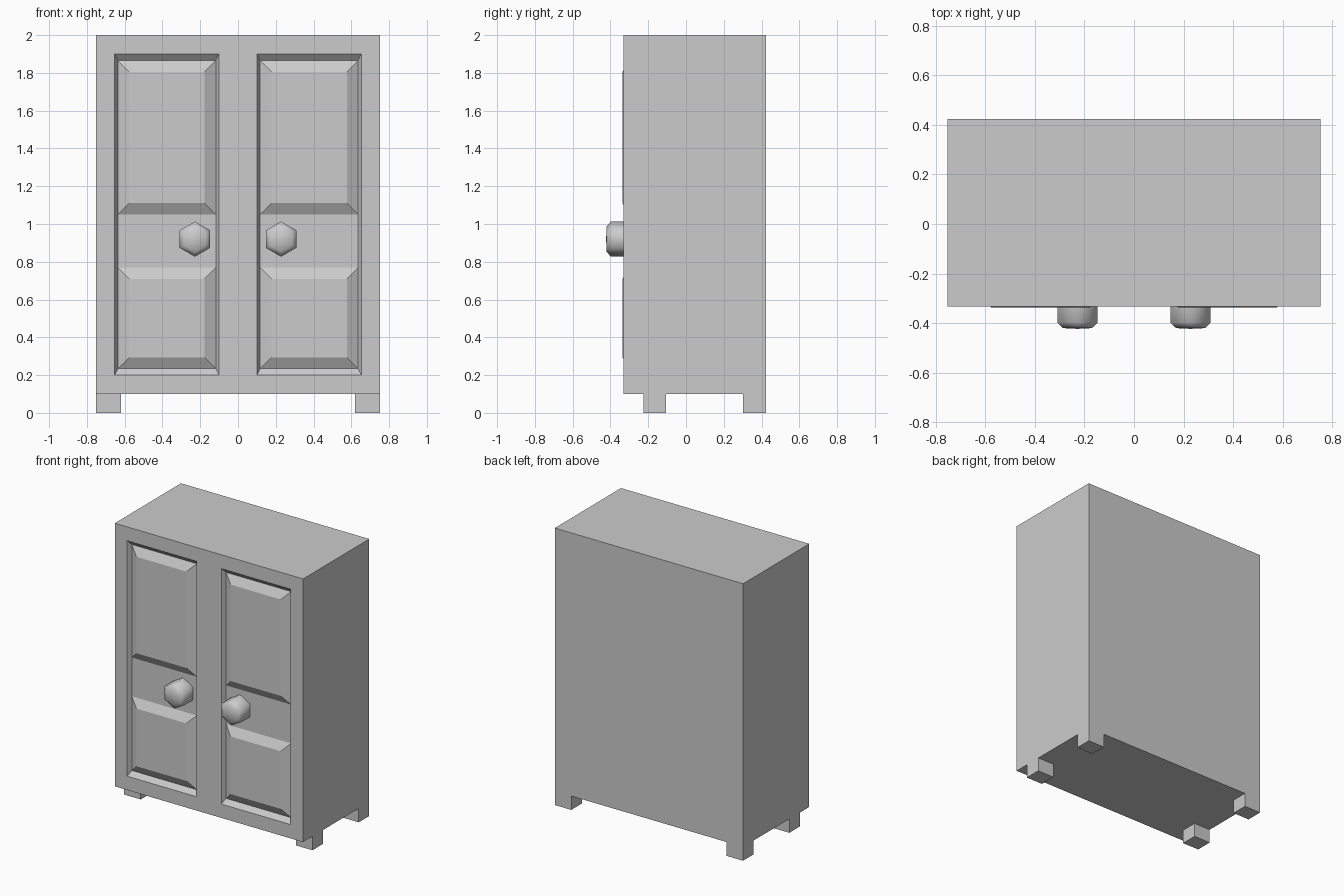
import bpy, bmesh
from math import cos, sin, pi
from mathutils import Vector

if "Cube" in bpy.data.objects:
    bpy.data.objects.remove(bpy.data.objects["Cube"])

W, FRONT, SPLIT, BACK = 0.752, -0.332, -0.225, 0.423   # half width and depth stations
RECESS = FRONT + 0.03                                  # floor of the door recesses


def finish(name, bm):
    bmesh.ops.recalc_face_normals(bm, faces=bm.faces[:])
    mesh = bpy.data.meshes.new(name)
    bm.to_mesh(mesh)
    bm.free()
    ob = bpy.data.objects.new(name, mesh)
    bpy.context.collection.objects.link(ob)
    return ob


def box(name, x0, x1, y0, y1, z0, z1):
    bm = bmesh.new()
    bmesh.ops.create_cube(bm, size=1)
    for v in bm.verts:
        v.co = Vector(((x0 + x1) / 2 + v.co.x * (x1 - x0),
                       (y0 + y1) / 2 + v.co.y * (y1 - y0),
                       (z0 + z1) / 2 + v.co.z * (z1 - z0)))
    return finish(name, bm)


def raised_panel(name, x0, x1, z0, z1, bevel=0.06):
    # box whose front face is drawn in to give sloping edges
    ob = box(name, x0, x1, FRONT - 0.004, RECESS, z0, z1)
    cx, cz = (x0 + x1) / 2, (z0 + z1) / 2
    for v in ob.data.vertices:
        if v.co.y < RECESS - 0.01:
            v.co.x += bevel if v.co.x < cx else -bevel
            v.co.z += bevel if v.co.z < cz else -bevel
    return ob


def front_frame():
    xs = [-W, -0.653, -0.1, 0.1, 0.653, W]
    zs = [0.1, 0.2, 1.9, 2.0]
    bm = bmesh.new()
    grid = [[bm.verts.new((x, FRONT, z)) for z in zs] for x in xs]
    openings = []
    for i in range(5):
        for j in range(3):
            f = bm.faces.new((grid[i][j], grid[i + 1][j], grid[i + 1][j + 1], grid[i][j + 1]))
            if j == 1 and i in (1, 3):
                openings.append(f)
    # slab thickness
    rim = [e for e in bm.edges if e.is_boundary]
    ext = bmesh.ops.extrude_edge_only(bm, edges=rim)["geom"]
    for v in ext:
        if isinstance(v, bmesh.types.BMVert):
            v.co.y = SPLIT
    bmesh.ops.holes_fill(bm, edges=[e for e in bm.edges if e.is_boundary], sides=0)
    # sunken door openings with sloping walls
    for f in bmesh.ops.extrude_discrete_faces(bm, faces=openings)["faces"]:
        c = f.calc_center_median()
        for v in f.verts:
            v.co.x += 0.017 if v.co.x < c.x else -0.017
            v.co.z += 0.034 if v.co.z < c.z else -0.034
            v.co.y = RECESS
    return finish("front_frame", bm)


def knob(name, x, z):
    # six-sided turned knob
    bm = bmesh.new()
    rings = []
    for r, y in [(0.093, RECESS), (0.093, -0.398), (0.067, -0.42)]:
        rings.append([bm.verts.new((x + r * sin(k * pi / 3), y, z + r * cos(k * pi / 3)))
                      for k in range(6)])
    for a, b in zip(rings, rings[1:]):
        for k in range(6):
            n = (k + 1) % 6
            bm.faces.new((a[k], a[n], b[n], b[k]))
    tip = bm.verts.new((x, BACK * -1, z))
    for k in range(6):
        bm.faces.new((rings[-1][k], rings[-1][(k + 1) % 6], tip))
    bm.faces.new(rings[0])
    ob = finish(name, bm)
    for p in ob.data.polygons:
        p.use_smooth = len(p.vertices) < 6
    return ob


# carcass and face frame
box("carcass", -W, W, SPLIT, BACK, 0.1, 2.0)
front_frame()

# doors, knobs and feet on both sides
for s, side in ((-1, "left"), (1, "right")):
    x0, x1 = sorted((s * 0.117, s * 0.636))
    raised_panel(f"{side}_upper_panel", x0, x1, 1.05, 1.866)
    raised_panel(f"{side}_lower_panel", x0, x1, 0.234, 0.77)
    knob(f"{side}_knob", s * 0.228, 0.92)
    f0, f1 = sorted((s * 0.62, s * W))
    box(f"{side}_front_foot", f0, f1, SPLIT, -0.105, 0, 0.1)
    box(f"{side}_back_foot", f0, f1, 0.303, BACK, 0, 0.1)
